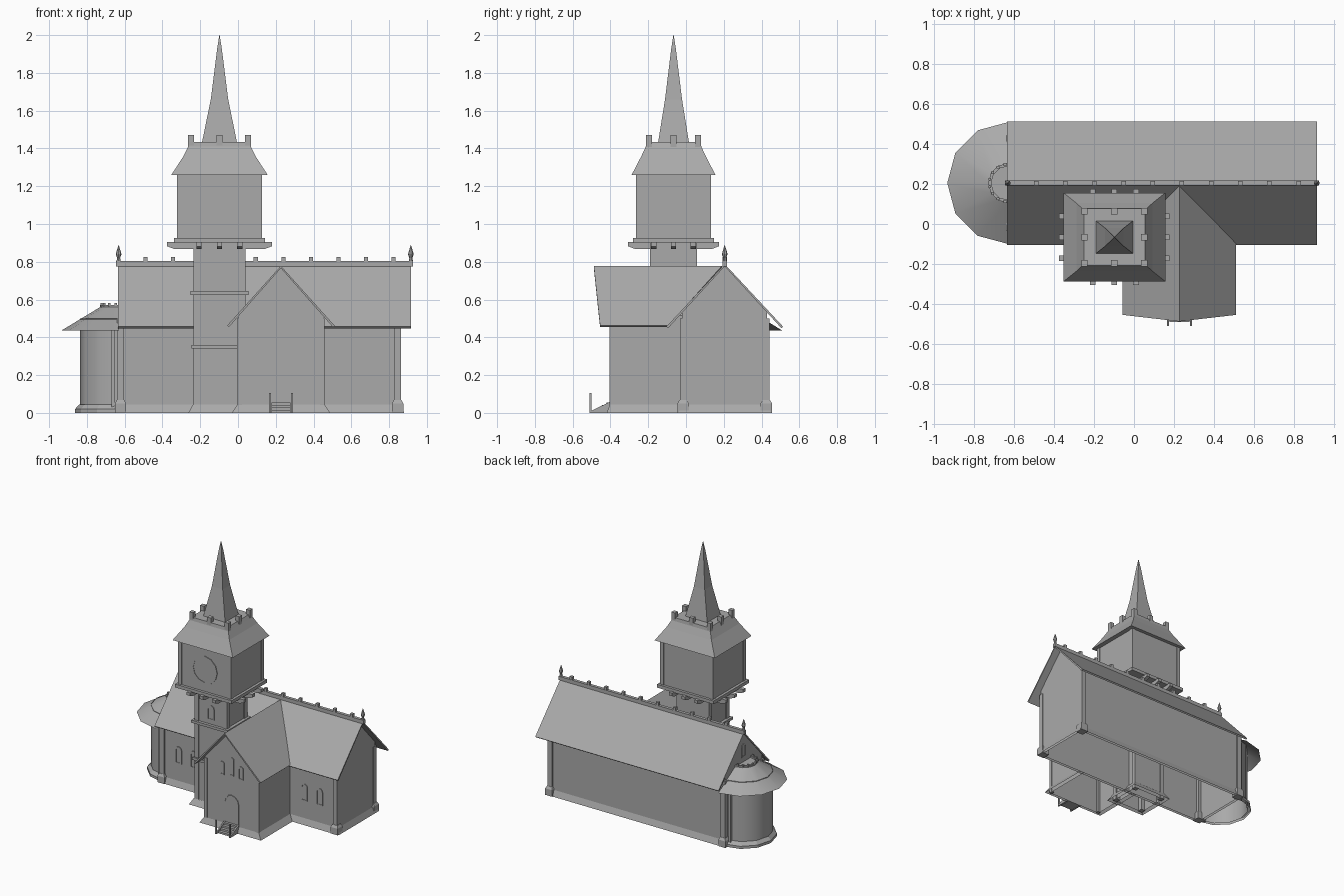
import bpy, bmesh, math

if "Cube" in bpy.data.objects:
    bpy.data.objects.remove(bpy.data.objects["Cube"])

STONE = bpy.data.materials.new("dark_grey")
STONE.diffuse_color = (0.4, 0.4, 0.4, 1)
STONE.use_nodes = True
STONE.node_tree.nodes["Principled BSDF"].inputs["Base Color"].default_value = STONE.diffuse_color

def mesh(name, verts, faces, thick=0):
    me = bpy.data.meshes.new(name)
    me.from_pydata(verts, [], faces)
    bm = bmesh.new()
    bm.from_mesh(me)
    bmesh.ops.recalc_face_normals(bm, faces=bm.faces)
    bm.to_mesh(me)
    bm.free()
    me.materials.append(STONE)
    ob = bpy.data.objects.new(name, me)
    bpy.context.collection.objects.link(ob)
    if thick:
        m = ob.modifiers.new("thickness", 'SOLIDIFY')
        m.thickness, m.offset = thick, 0
    return ob

def loft(name, rings, bottom=True, top=True, closed=True, thick=0):
    n = len(rings[0])
    faces = [(k*n+i, k*n+(i+1) % n, (k+1)*n+(i+1) % n, (k+1)*n+i)
             for k in range(len(rings)-1) for i in range(n if closed else n-1)]
    if bottom:
        faces.append(tuple(range(n)))
    if top:
        faces.append(tuple(range((len(rings)-1)*n, len(rings)*n)))
    return mesh(name, [v for r in rings for v in r], faces, thick)

def rect(x0, x1, y0, y1, z):
    return [(x0, y0, z), (x1, y0, z), (x1, y1, z), (x0, y1, z)]

def box(name, x0, x1, y0, y1, z0, z1):
    return loft(name, [rect(x0, x1, y0, y1, z0), rect(x0, x1, y0, y1, z1)])

def block(name, x, y, h, z0, z1):
    return box(name, x-h, x+h, y-h, y+h, z0, z1)

def plinth(name, x0, x1, y0, y1, d=0.028, z=0.045):
    return loft(name, [rect(x0-d, x1+d, y0-d, y1+d, 0), rect(x0-.003, x1+.003, y0-.003, y1+.003, z)],
                False, False)

def arc(cx, cy, r, z, a0, a1, n):
    return [(cx+r*math.cos(math.radians(a0+(a1-a0)*i/n)),
             cy+r*math.sin(math.radians(a0+(a1-a0)*i/n)), z) for i in range(n+1)]

def lathe(name, x, y, profile, n=8):
    return loft(name, [arc(x, y, r, z, 0, 360, n)[:-1] for r, z in profile])

def arch(name, c, z0, z1, w, plane, facing='y', depth=0.005):
    """Arched panel with a raised frame on a wall plane."""
    def pts(h, lo, hi):
        return [(-h, lo), (h, lo)] + [(h*math.cos(math.pi*i/6), hi-h+h*math.sin(math.pi*i/6))
                                      for i in range(7)]
    def ring(p, d):
        return [(c+u, plane-d, z) if facing == 'y' else (plane-d, c+u, z) for u, z in p]
    out, inn = pts(w/2, z0, z1), pts(w/2-.007, z0+.007, z1-.007)
    return loft(name, [ring(out, 0), ring(out, depth), ring(inn, depth), ring(inn, .002)], False, True)

# Nave walls, open underneath
NX0, NX1, NY0, NY1, CY = -0.63, 0.86, -0.02, 0.43, 0.205
sec = [(NY0, 0), (NY0, .536), (CY, .778), (NY1, .536), (NY1, 0)]
loft("nave_walls", [[(x, y, z) for y, z in sec] for x in (NX0, NX1)], closed=False)
plinth("nave_plinth", NX0, NX1, NY0, NY1, 0.02)
for x in (NX0+.008, NX1-.015):
    for y in (NY0+.005, NY1-.005):
        block("nave_corner_post", x, y, .018, 0, .5)
        loft("nave_post_base", [rect(x-.03, x+.03, y-.03, y+.03, 0), rect(x-.03, x+.03, y-.03, y+.03, .05),
                                rect(x-.02, x+.02, y-.02, y+.02, .068)])
# Nave roof and ridge
roof = [(-.10, .452), (CY, .782), (.51, .452)]
loft("nave_roof", [[(x, y, z) for y, z in roof] for x in (-.635, .917)], False, False, False, .012)
box("nave_ridge", -.645, .927, CY-.012, CY+.012, .775, .803)
for i in range(10):
    block("ridge_knob", -.49 + i*.146, CY, .011, .80, .826)
for x in (-.632, .915):
    lathe("ridge_finial", x, CY, [(.012, .80), (.008, .82), (.015, .84), (.011, .855), (.001, .888)])
for x in (-.488, -.36, .578, .706):
    arch("nave_window", x, .178, .306, .052, NY0)
arch("gable_window", CY, .60, .70, .05, NX0, 'x')

# Apse with smooth conical roof
def half(r, z):
    return arc(NX0, CY, r, z, 90, 270, 6)
wall = loft("apse_wall", [half(.207, 0), half(.207, .50)], False, False, False)
loft("apse_plinth", [half(.233, 0), half(.233, .02), half(.21, .045)], False, False, False)
cone = loft("apse_roof", [half(.305, .436), half(.1, .56)], False, False, False)
for ob in (wall, cone):
    ob.data.shade_smooth()
loft("apse_cap", [half(.1, .55), half(.1, .572), half(.085, .572), half(.085, .56)], False, True)
for p in arc(NX0, CY, .094, 0, 100, 260, 7):
    block("apse_knob", p[0], p[1], .007, .565, .582)
for s in (-1, 1):
    block("apse_post", NX0-.03, CY+s*.202, .01, 0, .47)

# Front wing walls
WX0, WX1, WY, CX = 0.0, 0.455, -0.40, 0.227
sec = [(WX0, 0), (WX0, .516), (CX, .768), (WX1, .516), (WX1, 0)]
loft("wing_walls", [[(x, y, z) for x, z in sec] for y in (WY, NY0)], True, False, False)
loft("wing_plinth", [[(WX0-d, NY0, z), (WX0-d, WY-e, z), (WX1+d, WY-e, z), (WX1+d, NY0, z)]
                     for d, e, z in ((.033, .02, 0), (.003, .003, .045))], False, False, False)
for x in (WX0+.008, WX1-.008):
    block("wing_corner_post", x, WY+.008, .012, 0, .5)
# Front wing roof, mitred into the nave roof
loft("wing_roof", [[(CX-.28, -.455, .458), (CX, -.488, .772), (CX+.28, -.455, .458)],
                   [(CX-.28, -.095, .458), (CX, .19, .772), (CX+.28, -.095, .458)]],
     False, False, False, .012)
arch("front_door", CX, .04, .27, .122, WY)
for x, z0, z1 in ((CX-.08, .41, .51), (CX, .42, .56), (CX+.08, .41, .51)):
    arch("wing_gable_window", x, z0, z1, .04, WY)
# Entrance steps and rail posts
for i in range(4):
    box("entrance_step", CX-.05, CX+.05, -.49+i*.023, WY, i*.014, (i+1)*.014)
for s in (-1, 1):
    x = CX+s*.058
    loft("stair_side", [[(x+d, -.508, 0), (x+d, WY, 0), (x+d, WY, .06), (x+d, -.508, .008)]
                        for d in (-.005, .005)])
    box("rail_post", x-.005, x+.005, -.51, -.50, 0, .105)

# Tower shaft
TX, TY = -0.098, -0.066
def trect(hx, hy, z):
    return rect(TX-hx, TX+hx, TY-hy, TY+hy, z)
loft("tower_shaft", [trect(.13, .12, 0), trect(.13, .12, .90)], False, False)
plinth("tower_plinth", TX-.137, TX+.137, TY-.125, TY+.125)
for sx in (-1, 1):
    for sy in (-1, 1):
        block("tower_corner_post", TX+sx*.119, TY+sy*.107, .018, 0, .90)
for z, e in ((.34, .012), (.625, .017)):
    loft("tower_band", [trect(.137+e, .125+e, z), trect(.137+e, .125+e, z+.02)])
arch("tower_window_front", TX, .68, .79, .055, TY-.12)

# Belfry platform on crossed beams
for o in (-1, 0, 1):
    y = TY + o*.105
    loft("cross_beam", [[(TX+x, y+d, z) for x, z in
                         ((-.24, .868), (.24, .868), (.277, .882), (.277, .905), (-.277, .905), (-.277, .882))]
                        for d in (-.014, .014)])
    x = TX + o*.108
    loft("long_beam", [[(x+d, TY+y, z) for y, z in
                        ((-.205, .868), (.205, .868), (.24, .882), (.24, .905), (-.24, .905), (-.24, .882))]
                       for d in (-.014, .014)])
loft("belfry_floor", [trect(.24, .215, .90), trect(.24, .215, .925)])
# Belfry
loft("belfry_walls", [trect(.22, .195, .92), trect(.22, .195, 1.27)])
for sx in (-1, 1):
    for sy in (-1, 1):
        block("belfry_post", TX+sx*.209, TY+sy*.184, .015, .92, 1.265)
clock = lambda r, y: [(TX+r*math.cos(math.pi*i/6), y, 1.09+r*math.sin(math.pi*i/6)) for i in range(12)]
yf = TY-.195
loft("round_dial", [clock(.107, yf), clock(.107, yf-.005), clock(.095, yf-.005), clock(.095, yf-.002)])
loft("belfry_roof", [trect(.255, .222, 1.26), trect(.19, .17, 1.36), trect(.165, .147, 1.41),
                     trect(.153, .143, 1.435)])
for ox in (-1, 0, 1):
    for oy in (-1, 0, 1):
        if ox or oy:
            block("battlement", TX+ox*.15, TY+oy*.13, .016, 1.405, 1.472)
# Spire
loft("spire", [trect(.093, .082, 1.43), trect(.046, .045, 1.66), trect(.012, .012, 1.93),
               trect(.001, .001, 2.0)])
